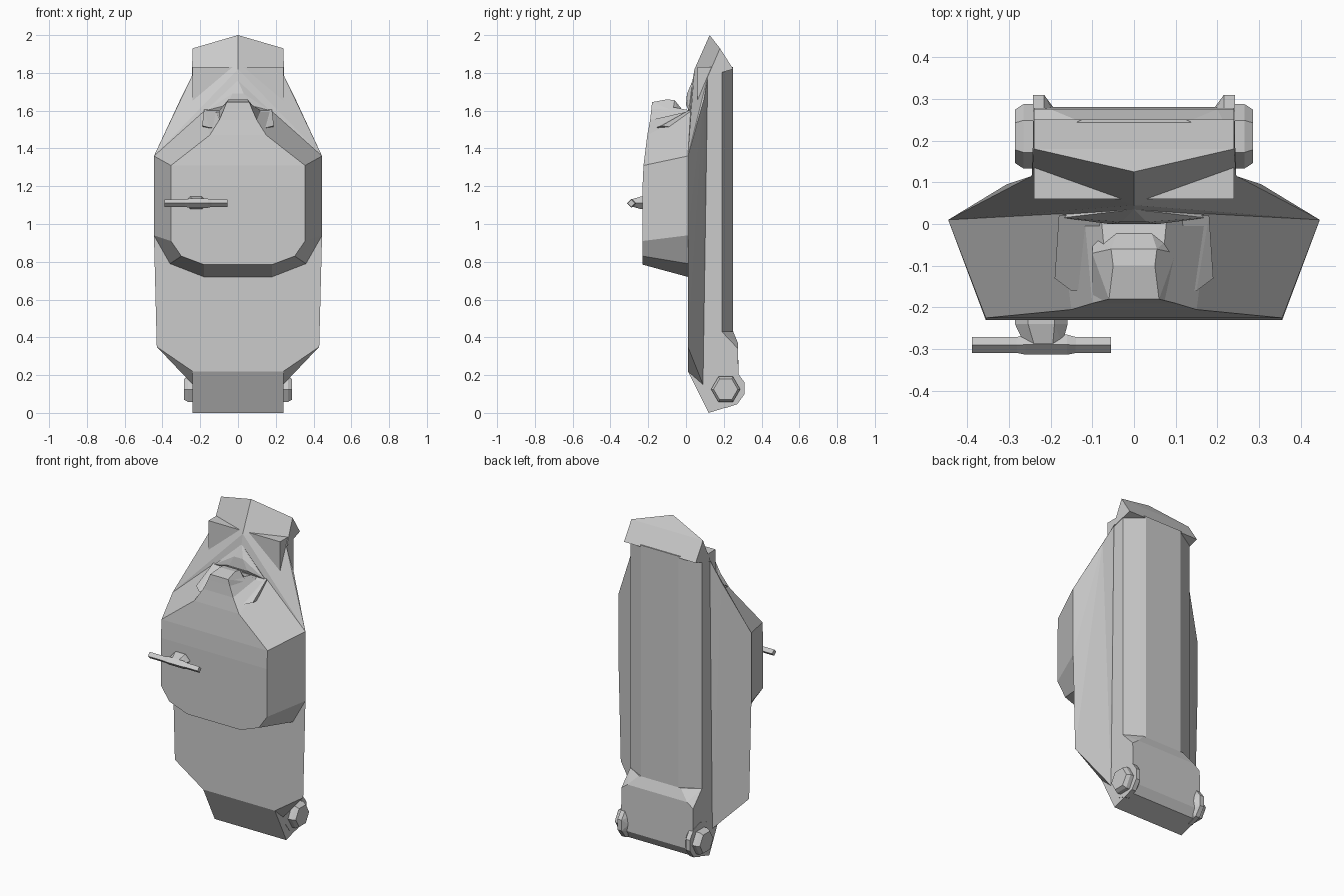
import bpy, bmesh
from math import cos, sin, pi


def finish(name, bm):
    bmesh.ops.recalc_face_normals(bm, faces=bm.faces)
    me = bpy.data.meshes.new(name)
    bm.to_mesh(me)
    bm.free()
    ob = bpy.data.objects.new(name, me)
    bpy.context.collection.objects.link(ob)
    return ob


def mirror(pts):
    return pts + [(-x, y, z) for x, y, z in pts if x]


def hull(name, pts):
    bm = bmesh.new()
    vs = [bm.verts.new(p) for p in pts]
    res = bmesh.ops.convex_hull(bm, input=vs)
    junk = {v for v in res["geom_interior"] + res["geom_unused"]
            if isinstance(v, bmesh.types.BMVert)}
    bmesh.ops.delete(bm, geom=list(junk), context='VERTS')
    bmesh.ops.dissolve_limit(bm, angle_limit=0.02, verts=bm.verts, edges=bm.edges)
    return finish(name, bm)


def ring(y, z, r, n, x, start=0.0):
    return [(x, y + r * cos(start + 2 * pi * i / n), z + r * sin(start + 2 * pi * i / n))
            for i in range(n)]


# chamfered back case
case = [(.24, .06), (.24, .19), (.125, .25)]
hull("back_case", mirror([(x, y, z) for x, y in case for z in (.2, 1.83)]))

# peaked cap overhanging the case
hull("top_cap", mirror([(0, .125, 2.0), (.24, .18, 1.93), (.24, .25, 1.82),
                        (.245, .115, 1.78), (0, .045, 1.82), (.24, .19, 1.815)]))

# wide front shell
hull("front_shell", mirror([(0, .045, 1.82), (.245, .115, 1.78), (.305, .095, 1.66),
                            (.445, .01, 1.36), (0, .01, 1.62), (.445, .01, .94),
                            (.43, .01, .35), (.24, .01, .22), (.24, .09, .15)]))

# foot block, its upper back corners cut off
foot = [(.01, .22), (.12, 0), (.17, .025), (.25, .04), (.28, .09), (.275, .22),
        (.19, .43), (.09, .43)]
hull("foot", mirror([(.24, y, z) for y, z in foot] + [(.2, .275, .37), (.24, .275, .34), (.14, .25, .43)]))

# hinge ears and hexagonal hinge bolts
for s, side in ((1, "right"), (-1, "left")):
    hull("hinge_ear_" + side, ring(.21, .13, .104, 10, s * .242, pi / 10)
         + ring(.21, .13, .104, 10, s * .215, pi / 10) + ring(.2, .13, .075, 10, s * .19))
    hull("hinge_bolt_" + side, ring(.21, .125, .077, 6, s * .235)
         + ring(.21, .125, .077, 6, s * .265) + ring(.21, .125, .064, 6, s * .285))

# door: rows of front x, y, z and rear x, y, z
rows = [(.06, -.18, 1.64, .08, .03, 1.6),
        (.10, -.19, 1.55, .12, .03, 1.6),
        (.15, -.205, 1.47, .18, .03, 1.6),
        (.355, -.225, 1.31, .445, .01, 1.36),
        (.355, -.23, 1.2, .445, .01, 1.2),
        (.355, -.23, .91, .445, .01, .94),
        (.30, -.23, .83, .36, .01, .79),
        (.18, -.23, .785, .18, .01, .72)]
bm = bmesh.new()
grid = [[bm.verts.new(p) for p in ((-e, f, g), (-a, b, c), (a, b, c), (e, f, g))]
        for a, b, c, e, f, g in rows]
for r0, r1 in zip(grid, grid[1:]):
    for i in range(4):
        j = (i + 1) % 4
        bm.faces.new((r0[i], r0[j], r1[j], r1[i]))
bm.faces.new(grid[0])
bm.faces.new(grid[-1])
finish("door", bm)

# nose over the door, with its sloping ledge and chevron brow
hull("door_nose", mirror([(.06, -.18, 1.645), (.1, -.19, 1.54), (.05, -.1, 1.66),
                          (.1, -.07, 1.6), (.055, -.06, 1.655), (.04, -.015, 1.6),
                          (.1, -.02, 1.54)]))
hull("door_ledge", mirror([(.18, .02, 1.605), (.15, .02, 1.605), (.19, -.13, 1.52),
                           (.15, -.16, 1.51), (.18, .02, 1.5)]))
hull("brow", mirror([(.17, .015, 1.6), (.03, .005, 1.69), (0, .035, 1.76), (.15, .04, 1.6),
                     (.06, .0, 1.63)]))

# handle on a tapered stem


def bar(name, x0, x1, r):
    hull(name, ring(-.29, 1.11, r, 4, x0) + ring(-.29, 1.11, r, 4, x1))


bar("handle_bar", -.388, -.055, .019)
hull("handle_grip", ring(-.289, 1.11, .024, 4, -.26) + ring(-.289, 1.11, .024, 4, -.16)
     + ring(-.29, 1.11, .018, 4, -.285) + ring(-.29, 1.11, .018, 4, -.135))
hull("handle_stem", [(-.222 + .063 * cos(i * pi / 3), -.225, 1.112 + .038 * sin(i * pi / 3)) for i in range(6)]
     + [(-.222 + .063 * cos(i * pi / 3), -.24, 1.112 + .038 * sin(i * pi / 3)) for i in range(6)]
     + [(-.217 + .045 * cos(i * pi / 3), -.288, 1.112 + .022 * sin(i * pi / 3)) for i in range(6)])
